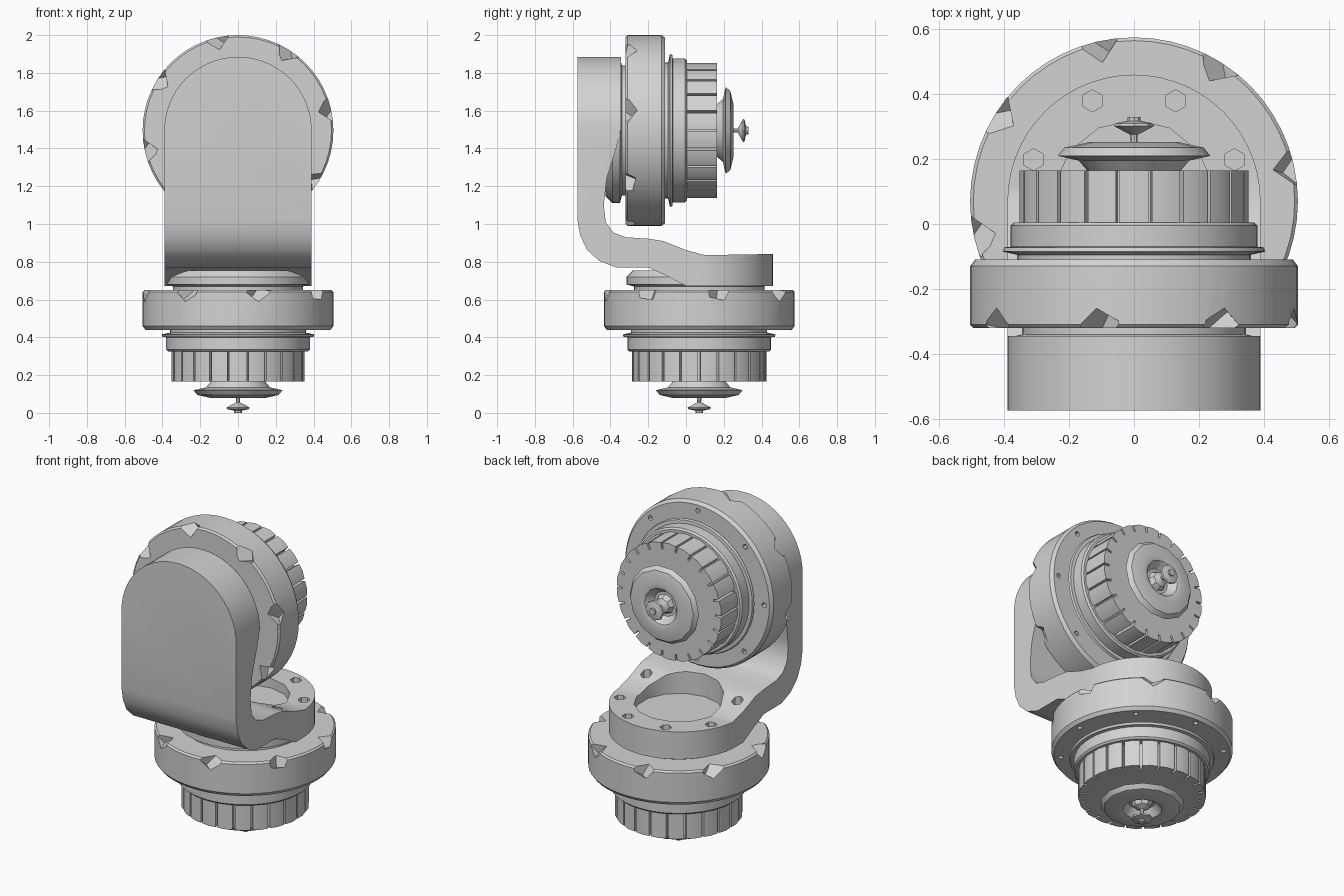
import bpy, bmesh, math, random
from math import sin, cos, pi, radians
from mathutils import Matrix, Vector

random.seed(4)
cube = bpy.data.objects.get("Cube")
if cube:
    bpy.data.objects.remove(cube)

grey = bpy.data.materials.new("plain_grey")
grey.use_nodes = True
grey.diffuse_color = (0.65, 0.65, 0.65, 1)
grey.node_tree.nodes["Principled BSDF"].inputs["Base Color"].default_value = (0.65, 0.65, 0.65, 1)


def make(name, bm):
    bmesh.ops.recalc_face_normals(bm, faces=bm.faces)
    mesh = bpy.data.meshes.new(name)
    bm.to_mesh(mesh)
    bm.free()
    mesh.materials.append(grey)
    ob = bpy.data.objects.new(name, mesh)
    bpy.context.collection.objects.link(ob)
    return ob


def activate(ob):
    bpy.ops.object.select_all(action='DESELECT')
    ob.select_set(True)
    bpy.context.view_layer.objects.active = ob


def smooth(ob):
    activate(ob)
    bpy.ops.object.shade_smooth_by_angle(angle=radians(30))


def lathe(name, profile, sides=48):
    """Solid of revolution about z from (radius, height) points, capped at both ends."""
    bm = bmesh.new()
    rings = [[bm.verts.new((r * cos(2 * pi * i / sides), r * sin(2 * pi * i / sides), h))
              for i in range(sides)] for r, h in profile]
    for a, b in zip(rings, rings[1:]):
        for i in range(sides):
            j = (i + 1) % sides
            bm.faces.new((a[i], a[j], b[j], b[i]))
    bm.faces.new(rings[0])
    bm.faces.new(rings[-1])
    return make(name, bm)


def prism(name, points, direction):
    """Extrude a closed outline of 3D points along a direction."""
    bm = bmesh.new()
    face = bm.faces.new([bm.verts.new(p) for p in points])
    out = bmesh.ops.extrude_face_region(bm, geom=[face])
    verts = [v for v in out["geom"] if isinstance(v, bmesh.types.BMVert)]
    bmesh.ops.translate(bm, verts=verts, vec=direction)
    return make(name, bm)


def boolean(ob, cutter, operation):
    mod = ob.modifiers.new("cut", 'BOOLEAN')
    mod.operation, mod.object, mod.solver = operation, cutter, 'EXACT'
    activate(ob)
    bpy.ops.object.modifier_apply(modifier=mod.name)
    bpy.data.objects.remove(cutter)


def arch(radius, steps=28):
    """Half circle from +x to -x as (across, along) pairs."""
    return [(radius * cos(pi * i / steps), radius * sin(pi * i / steps)) for i in range(steps + 1)]


def cylinder(bm, radius, depth, place, sides=8):
    bmesh.ops.create_cone(bm, cap_ends=True, segments=sides, radius1=radius, radius2=radius,
                          depth=depth, matrix=place)


# Actuator, built along +z and then placed by a matrix
def actuator(prefix, place):
    parts = []

    # Collar and neck on the bracket side
    parts.append(lathe(prefix + "_collar", [(0.35, -0.105), (0.385, -0.07), (0.385, -0.03),
                                            (0.345, -0.02), (0.345, 0.01)]))

    # Wide flange with nicked edge and small bolt holes
    flange = lathe(prefix + "_flange", [(0.33, 0.0), (0.495, 0.0), (0.505, 0.01), (0.505, 0.19),
                                        (0.49, 0.21), (0.33, 0.21)], 56)
    bm = bmesh.new()
    for k in range(8):
        a = -radians(12 + 45 * k)
        twist = Matrix.Rotation(random.uniform(-0.4, 0.4), 4, 'X')
        nick = (Matrix.Rotation(a, 4, 'Z') @ Matrix.Translation((0.505, 0, 0.0)) @ twist
                @ Matrix.Rotation(pi / 4, 4, 'Z') @ Matrix.Rotation(0.6, 4, 'Y'))
        bmesh.ops.create_cube(bm, size=0.085, matrix=nick)
        hole = Matrix.Rotation(a + 0.2, 4, 'Z') @ Matrix.Translation((0.455, 0, 0.21))
        cylinder(bm, 0.016, 0.06, hole, 6)
    boolean(flange, make("flange_cutter", bm), 'DIFFERENCE')
    parts.append(flange)

    # Thin lip and body ring
    parts.append(lathe(prefix + "_body_ring", [(0.36, 0.2), (0.36, 0.225), (0.405, 0.235),
                                               (0.4, 0.248), (0.38, 0.25), (0.38, 0.315),
                                               (0.37, 0.325), (0.3, 0.325)]))

    # Toothed drum with narrow slots
    teeth, outline = 22, []
    for i in range(teeth):
        for turn, r in ((0.06, 0.315), (0.06, 0.353), (0.5, 0.357), (0.94, 0.353), (0.94, 0.315)):
            a = 2 * pi * (i + turn) / teeth
            outline.append((r * cos(a), r * sin(a), 0.32))
    parts.append(prism(prefix + "_toothed_drum", outline, (0, 0, 0.165)))

    # Hollow dish, hub and pointed tip
    parts.append(lathe(prefix + "_dish", [(0.14, 0.48), (0.17, 0.515), (0.235, 0.53), (0.215, 0.555),
                                          (0.14, 0.572), (0.11, 0.565), (0.075, 0.52)], 14))
    parts.append(lathe(prefix + "_hub", [(0.07, 0.5), (0.045, 0.55), (0.012, 0.565),
                                         (0.01, 0.6)], 8))
    parts.append(lathe(prefix + "_tip", [(0.012, 0.595), (0.062, 0.622), (0.058, 0.63),
                                         (0.02, 0.638), (0.02, 0.65)], 8))
    for ob in parts:
        ob.data.transform(place)
        smooth(ob)


actuator("upper", Matrix.Translation((0, -0.32, 1.495)) @ Matrix.Rotation(-pi / 2, 4, 'X'))
actuator("lower", Matrix.Translation((0, 0.07, 0.65)) @ Matrix.Rotation(pi, 4, 'X'))

# Bent bracket: side profile trimmed by a rounded top and a rounded back
side = [(-0.575, 1.9), (-0.575, 1.02), (-0.56, 0.94), (-0.525, 0.865), (-0.46, 0.805), (-0.37, 0.77),
        (-0.2, 0.77), (-0.1, 0.725), (0.0, 0.672), (0.5, 0.672), (0.5, 0.842), (0.1, 0.835),
        (0.0, 0.862), (-0.12, 0.91), (-0.2, 0.922), (-0.32, 0.93), (-0.385, 0.955), (-0.425, 1.01),
        (-0.435, 1.1), (-0.42, 1.24), (-0.37, 1.4), (-0.345, 1.5), (-0.345, 1.9)]
bracket = prism("bracket", [(-0.42, y, z) for y, z in side], (0.84, 0, 0))
front_trim = [(x, -1, 1.495 + h) for x, h in arch(0.39)] + [(-0.39, -1, 0.3), (0.39, -1, 0.3)]
boolean(bracket, prism("front_trim", front_trim, (0, 2, 0)), 'INTERSECT')
top_trim = [(x, 0.07 + h, 0.2) for x, h in arch(0.39)] + [(-0.39, -1, 0.2), (0.39, -1, 0.2)]
boolean(bracket, prism("top_trim", top_trim, (0, 0, 2)), 'INTERSECT')

# Shallow pocket and bolt holes in the bracket foot
bm = bmesh.new()
cylinder(bm, 0.25, 0.3, Matrix.Translation((0, 0.07, 0.93)), 14)
for k in (-1, 0, 1, 2, 3, 4):
    a = radians(22.5 + 45 * k)
    cylinder(bm, 0.034, 0.3, Matrix.Translation((0.335 * cos(a), 0.07 + 0.335 * sin(a), 0.94)), 6)
boolean(bracket, make("foot_cutter", bm), 'DIFFERENCE')
smooth(bracket)
